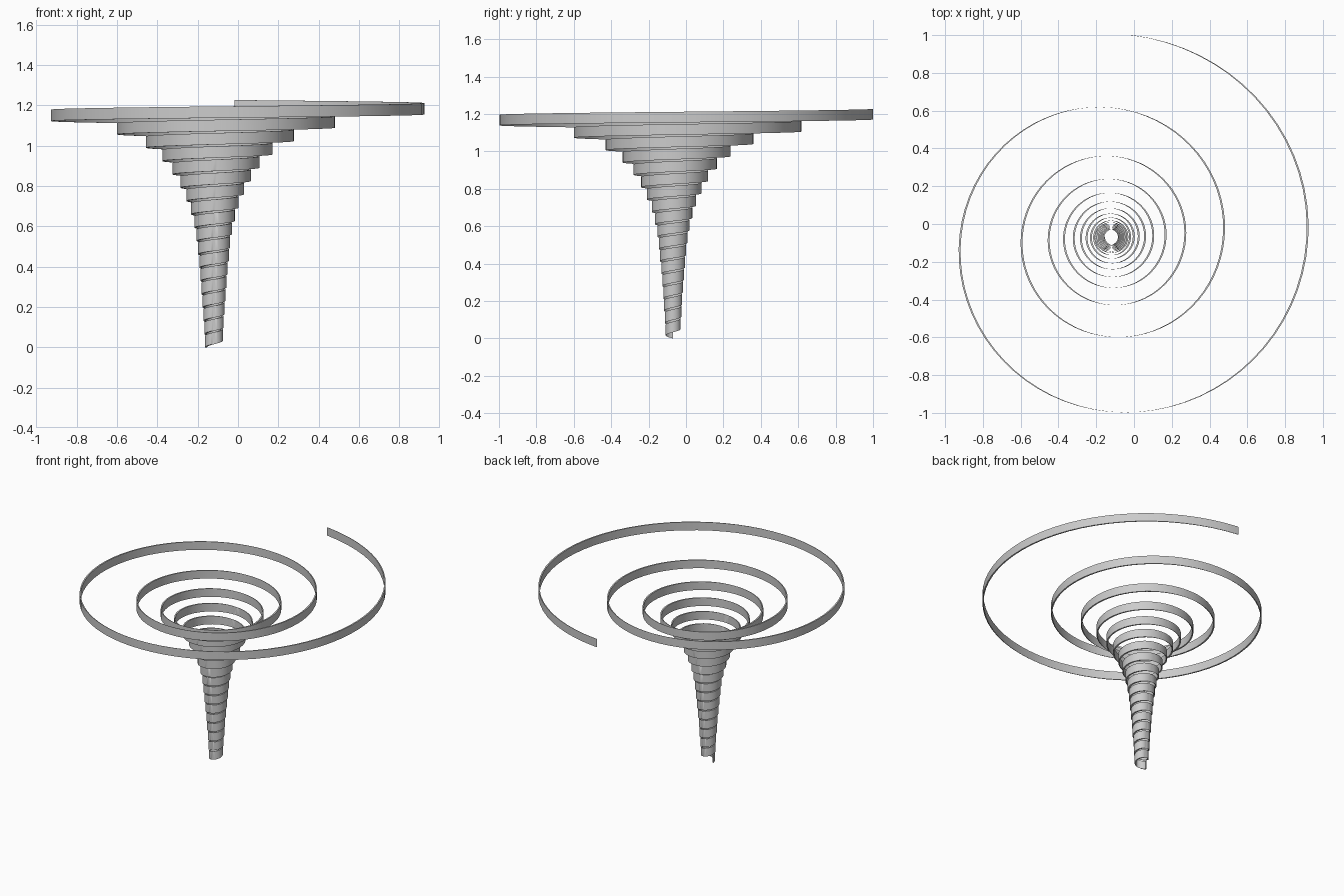
import bpy, bmesh, math

if "Cube" in bpy.data.objects:
    bpy.data.objects.remove(bpy.data.objects["Cube"])

CX, CY = -0.12, -0.07      # spiral axis
T0, T1 = 0.016, 17.75      # turns, counted inward and clockwise from +y
TOP, HEIGHT, THICK = 1.17, 0.057, 0.01
STEPS = 72                 # sections per turn

# radius against turns
KNOTS = [(0.016, 1.075), (0.235, 1.043), (0.488, 0.93), (0.735, 0.807),
         (0.985, 0.692), (1.237, 0.599), (1.49, 0.53), (1.99, 0.431),
         (2.49, 0.36), (2.99, 0.309), (3.5, 0.268), (4.0, 0.235),
         (4.75, 0.199), (5.75, 0.161), (6.75, 0.131), (7.75, 0.108),
         (9.25, 0.085), (12.0, 0.065), (15.0, 0.049), (17.75, 0.038)]
TS = [k[0] for k in KNOTS]
LS = [math.log(k[1]) for k in KNOTS]


def slope(i):
    a, b = max(i - 1, 0), min(i + 1, len(TS) - 1)
    return (LS[b] - LS[a]) / (TS[b] - TS[a])


def radius(t):
    i = 0
    while i < len(TS) - 2 and t > TS[i + 1]:
        i += 1
    h = TS[i + 1] - TS[i]
    u = (t - TS[i]) / h
    return math.exp((2*u**3 - 3*u*u + 1) * LS[i] + (u**3 - 2*u*u + u) * h * slope(i)
                    + (3*u*u - 2*u**3) * LS[i + 1] + (u**3 - u*u) * h * slope(i + 1))


# funnel ribbon: upright strip swept down the spiral, thickened along x
bm = bmesh.new()
n = int((T1 - T0) * STEPS)
sections = []
for k in range(n + 1):
    t = T0 + (T1 - T0) * k / n
    a = math.pi / 2 - 2 * math.pi * t
    r = radius(t)
    x, y = CX + r * math.cos(a), CY + r * math.sin(a)
    z = TOP * (T1 - t) / (T1 - T0)
    d = THICK / 2
    sections.append([bm.verts.new(p) for p in
                     ((x - d, y, z), (x + d, y, z), (x + d, y, z + HEIGHT), (x - d, y, z + HEIGHT))])
for p, q in zip(sections, sections[1:]):
    for j in range(4):
        m = (j + 1) % 4
        bm.faces.new((p[j], p[m], q[m], q[j]))
bm.faces.new(sections[0][::-1])
bm.faces.new(sections[-1])
bmesh.ops.recalc_face_normals(bm, faces=bm.faces)
mesh = bpy.data.meshes.new("spiral_ribbon")
bm.to_mesh(mesh)
bm.free()
ribbon = bpy.data.objects.new("spiral_ribbon", mesh)
bpy.context.collection.objects.link(ribbon)
bpy.context.view_layer.objects.active = ribbon
ribbon.select_set(True)
bpy.ops.object.shade_smooth_by_angle(angle=math.radians(30))
